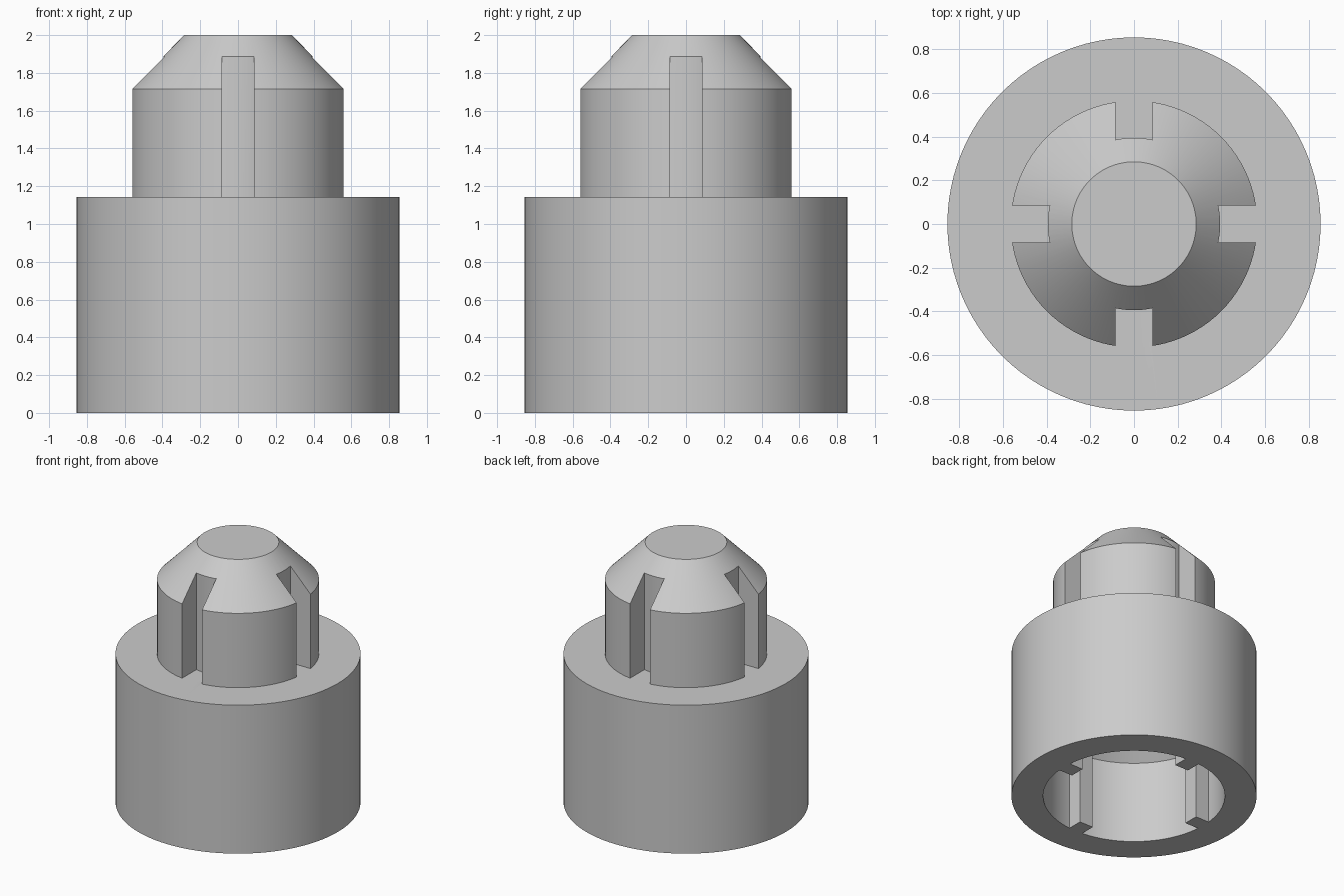
import bpy
import bmesh
from math import pi, radians
from mathutils import Matrix, Vector

default = bpy.data.objects.get("Cube")
if default:
    bpy.data.objects.remove(default, do_unlink=True)

SEGMENTS = 96
SHOULDER = 1.143

grey = bpy.data.materials.new("plain grey")
grey.use_nodes = True
GREY = (0.6, 0.6, 0.6, 1)
grey.diffuse_color = GREY
grey.node_tree.nodes["Principled BSDF"].inputs["Base Color"].default_value = GREY


def finish(name, bm):
    bmesh.ops.recalc_face_normals(bm, faces=bm.faces)
    mesh = bpy.data.meshes.new(name)
    bm.to_mesh(mesh)
    bm.free()
    mesh.materials.append(grey)
    obj = bpy.data.objects.new(name, mesh)
    bpy.context.collection.objects.link(obj)
    return obj


def lathe(name, profile, closed=False):
    """Turn a radius/height profile round the vertical axis."""
    bm = bmesh.new()
    verts = [bm.verts.new((r, 0, z)) for r, z in profile]
    pairs = list(zip(verts, verts[1:]))
    if closed:
        pairs.append((verts[-1], verts[0]))
    edges = [bm.edges.new(p) for p in pairs]
    bmesh.ops.spin(bm, geom=verts + edges, cent=(0, 0, 0), axis=(0, 0, 1),
                   angle=2 * pi, steps=SEGMENTS, use_merge=True)
    bmesh.ops.remove_doubles(bm, verts=bm.verts, dist=0.0001)
    # Fill open ends with flat discs
    rims = [e for e in bm.edges if e.is_boundary]
    if rims:
        bmesh.ops.holes_fill(bm, edges=rims, sides=0)
    return finish(name, bm)


def four_blocks(name, inner, outer, width, bottom, top):
    """Four radial blocks, one on each side of the axis."""
    bm = bmesh.new()
    size = Vector((outer - inner, width, top - bottom))
    place = Matrix.Translation(((inner + outer) / 2, 0, (bottom + top) / 2))
    for i in range(4):
        turn = Matrix.Rotation(i * pi / 2, 4, "Z")
        bmesh.ops.create_cube(bm, size=1, matrix=turn @ place @ Matrix.Diagonal(size).to_4x4())
    return finish(name, bm)


def combine(target, tool, operation):
    mod = target.modifiers.new(operation.lower(), "BOOLEAN")
    mod.operation = operation
    mod.solver = "EXACT"
    mod.object = tool
    bpy.context.view_layer.objects.active = target
    bpy.ops.object.modifier_apply(modifier=mod.name)
    bpy.data.objects.remove(tool, do_unlink=True)


# Body: tapered pin on top, wide sleeve below, tapered socket inside
body = lathe("socket_body", [
    (0.285, 2.0), (0.565, 1.715), (0.565, SHOULDER), (0.855, SHOULDER),
    (0.855, 0), (0.634, 0), (0.634, 0.63), (0.35, 0.915)])

# Four slots with a rounded inner wall, cut into the pin
slots = lathe("slot_cutter", [
    (0.395, SHOULDER), (0.7, SHOULDER), (0.7, 2.1), (0.395, 2.1)], closed=True)
combine(slots, four_blocks("slot_blocks", 0.3, 0.8, 0.17, 1.0, 2.2), "INTERSECT")
combine(body, slots, "DIFFERENCE")

# Four matching keys inside the socket
combine(body, four_blocks("socket_keys", 0.517, 0.72, 0.115, 0, 0.8), "UNION")

# Smooth round walls with sharp rims
bpy.ops.object.select_all(action="DESELECT")
body.select_set(True)
bpy.context.view_layer.objects.active = body
bpy.ops.object.shade_smooth_by_angle(angle=radians(25))
